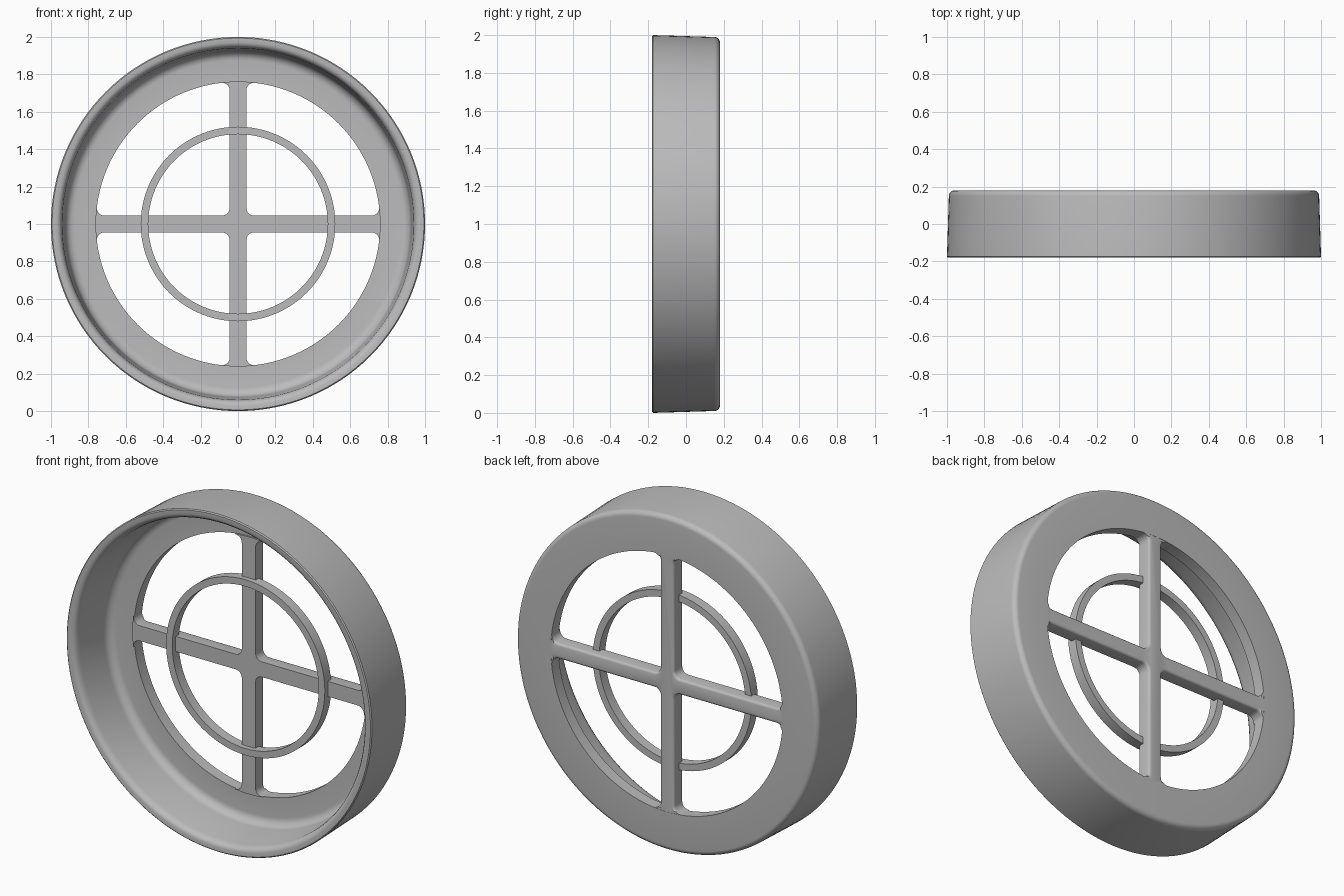
import bpy, bmesh, math
from mathutils import Matrix, Vector

cube = bpy.data.objects.get("Cube")
if cube:
    bpy.data.objects.remove(cube)

GREY = (0.5, 0.5, 0.5, 1)
grey = bpy.data.materials.new("plain grey")
grey.use_nodes = True
grey.diffuse_color = GREY
grey.node_tree.nodes["Principled BSDF"].inputs["Base Color"].default_value = GREY


def finish(name, bm):
    """Turn a bmesh into a smooth-shaded object centred on the wheel axis."""
    bmesh.ops.recalc_face_normals(bm, faces=bm.faces)
    mesh = bpy.data.meshes.new(name)
    bm.to_mesh(mesh)
    bm.free()
    mesh.materials.append(grey)
    obj = bpy.data.objects.new(name, mesh)
    obj.location.z = 1
    bpy.context.collection.objects.link(obj)
    bpy.ops.object.select_all(action="DESELECT")
    obj.select_set(True)
    bpy.context.view_layer.objects.active = obj
    bpy.ops.object.shade_smooth_by_angle(angle=math.radians(35))
    return obj


def arc(cx, cy, r, start, end, steps=6):
    """Points on an arc, angles in degrees."""
    return [(cx + r * math.cos(math.radians(start + (end - start) * i / steps)),
             cy + r * math.sin(math.radians(start + (end - start) * i / steps)))
            for i in range(steps + 1)]


def lathe(name, profile, segments=128):
    """Spin a closed (radius, y) profile around the y axis."""
    bm = bmesh.new()
    verts = [bm.verts.new((r, y, 0)) for r, y in profile]
    edges = [bm.edges.new((v, verts[i - 1])) for i, v in enumerate(verts)]
    bmesh.ops.spin(bm, geom=verts + edges, cent=(0, 0, 0), axis=(0, 1, 0),
                   angle=math.tau, steps=segments)
    bmesh.ops.remove_doubles(bm, verts=bm.verts, dist=0.0001)
    return finish(name, bm)


# Outer rim: deep wall, rounded lip and flat back flange
rim_profile = (
    [(0.76, 0.11)]
    + arc(0.875, 0.06, 0.05, 90, 0)
    + [(0.94, -0.14), (0.946, -0.162), (0.956, -0.175), (0.97, -0.18),
       (0.994, -0.18), (1.0, -0.174)]
    + arc(0.96, 0.15, 0.03, 0, 90)
    + [(0.76, 0.18)]
)
lathe("outer_rim", rim_profile)

# Thin ring carried on the front of the spokes
lathe("inner_ring", [(0.48, 0.07), (0.52, 0.07), (0.52, 0.13), (0.48, 0.13)], 96)

# Cross spokes: one quarter of the outline, turned four times
HALF, HOLE, FILLET = 0.045, 0.76, 0.04
reach = HOLE - FILLET
offset = HALF + FILLET
along = math.sqrt(reach ** 2 - offset ** 2)
tip = math.degrees(math.atan2(offset, along))
quarter = (
    arc(0, 0, HOLE + 0.002, -tip, tip, 8)
    + arc(along, offset, FILLET, tip, -90)
    + arc(offset, offset, FILLET, 270, 180)
    + arc(offset, along, FILLET, 180, 90 - tip)
)

bm = bmesh.new()
outline = []
for turn in range(4):
    rot = Matrix.Rotation(-turn * math.pi / 2, 3, "Y")
    outline += [bm.verts.new(rot @ Vector((x, 0.1, z))) for x, z in quarter]
face = bm.faces.new(outline)
moved = bmesh.ops.extrude_face_region(bm, geom=[face], use_keep_orig=True)["geom"]
back = [g for g in moved if isinstance(g, bmesh.types.BMVert)]
bmesh.ops.translate(bm, verts=back, vec=(0, 0.079, 0))

# Soften the long edges on the back, leaving the ends joined to the flange
soft = [e for e in bm.edges
        if all(v.co.y > 0.15 and math.hypot(v.co.x, v.co.z) < HOLE - 0.01
               for v in e.verts)]
bmesh.ops.bevel(bm, geom=soft, offset=0.014, segments=3, profile=0.5,
                affect="EDGES")
finish("cross_spokes", bm)
